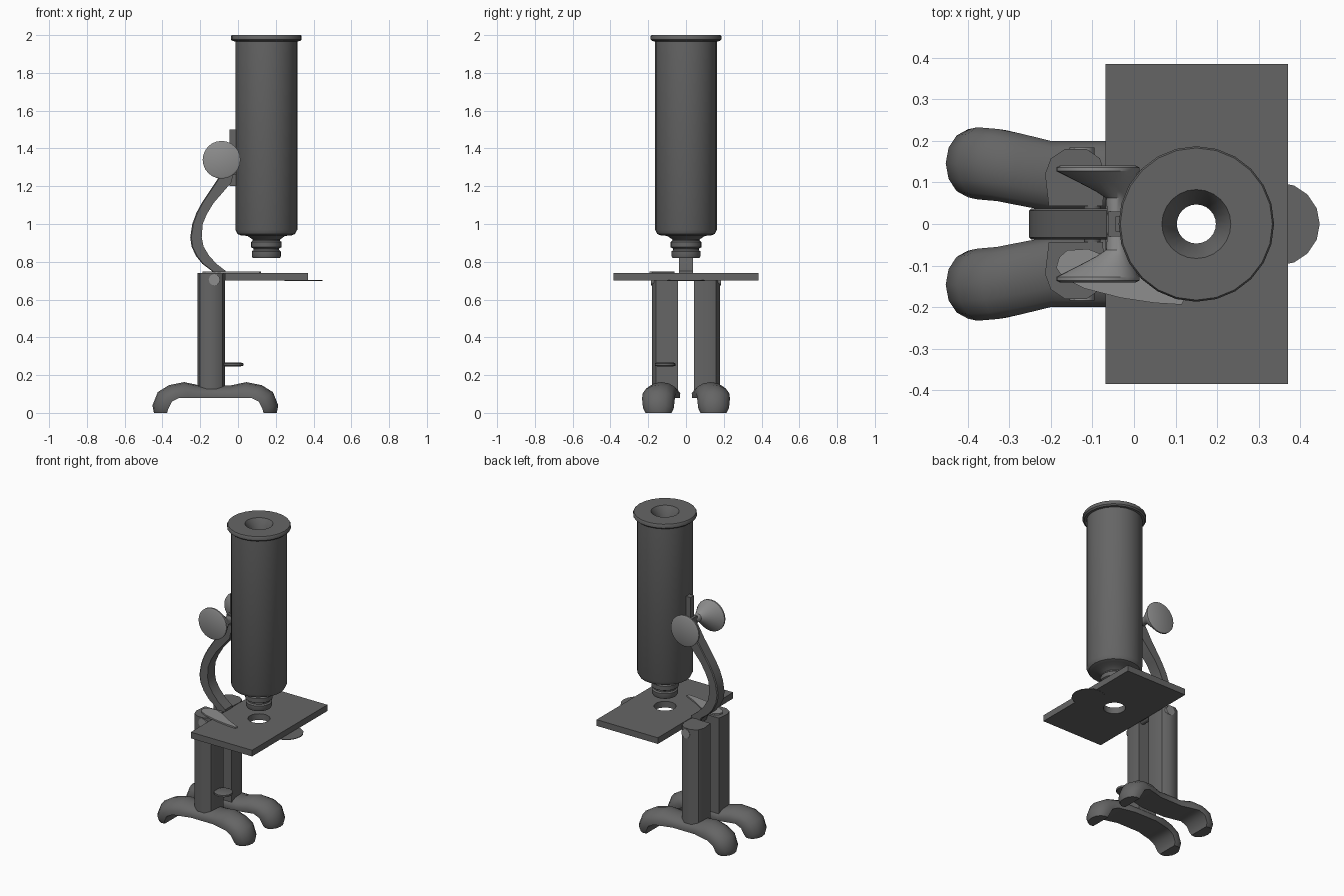
import bpy, bmesh
from math import pi, sin, cos, radians
from mathutils import Matrix, Vector

if "Cube" in bpy.data.objects:
    bpy.data.objects.remove(bpy.data.objects["Cube"])


def material(name, v):
    m = bpy.data.materials.new(name)
    m.diffuse_color = (v, v, v, 1)
    m.use_nodes = True
    m.node_tree.nodes["Principled BSDF"].inputs["Base Color"].default_value = m.diffuse_color
    return m


DARK = material('dark_enamel', 0.13)
METAL = material('bare_metal', 0.27)


def finish(name, bm, angle=None, mat=None):
    bmesh.ops.recalc_face_normals(bm, faces=bm.faces)
    me = bpy.data.meshes.new(name)
    bm.to_mesh(me)
    bm.free()
    me.materials.append(mat or DARK)
    ob = bpy.data.objects.new(name, me)
    bpy.context.collection.objects.link(ob)
    if angle:
        bpy.ops.object.select_all(action='DESELECT')
        ob.select_set(True)
        bpy.context.view_layer.objects.active = ob
        bpy.ops.object.shade_smooth_by_angle(angle=radians(angle))
    return ob


def loft(name, rings, caps=True, closed=False, angle=None, mat=None):
    """Skin a list of equal-length point rings."""
    bm = bmesh.new()
    vs = [[bm.verts.new(p) for p in r] for r in rings]
    n = len(vs[0])
    pairs = list(zip(vs, vs[1:])) + ([(vs[-1], vs[0])] if closed else [])
    for a, b in pairs:
        for i in range(n):
            j = (i + 1) % n
            bm.faces.new((a[i], a[j], b[j], b[i]))
    if caps:
        bm.faces.new(vs[0])
        bm.faces.new(vs[-1])
    return finish(name, bm, angle, mat)


def lathe(name, profile, centre, axis='Z', sides=24, closed=False, angle=35, mat=None):
    """Revolve (radius, height[, x shift]) entries around an axis through centre."""
    rot = Matrix.Rotation(-pi / 2, 3, 'X') if axis == 'Y' else Matrix.Identity(3)
    rings = []
    for r, h, *dx in profile:
        c = Vector(centre) + Vector((dx[0] if dx else 0, 0, 0))
        rings.append([c + rot @ Vector((r * cos(2 * pi * i / sides), r * sin(2 * pi * i / sides), h))
                      for i in range(sides)])
    return loft(name, rings, not closed, closed, angle, mat)


def prism_z(name, outline, z0, z1, angle=None, mat=None):
    return loft(name, [[(x, y, z) for x, y in outline] for z in (z0, z1)], angle=angle, mat=mat)


def box(name, x0, x1, y0, y1, z0, z1):
    return prism_z(name, [(x0, y0), (x1, y0), (x1, y1), (x0, y1)], z0, z1)


# Body tube with eyepiece flange, objective nose and a bore right through
lathe('body_tube', [
    (0.047, 0.82), (0.072, 0.82), (0.077, 0.83), (0.077, 0.855), (0.068, 0.862), (0.068, 0.87),
    (0.081, 0.877), (0.081, 0.905), (0.072, 0.912), (0.072, 0.918), (0.1, 0.937), (0.135, 0.94),
    (0.152, 0.947), (0.164, 0.97), (0.164, 1.967), (0.178, 1.968), (0.187, 1.976),
    (0.187, 1.994), (0.183, 2.0), (0.083, 2.0), (0.047, 1.94)], (0.15, 0, 0), closed=True)

# Stage plate with light hole
stage = box('stage', -0.068, 0.37, -0.385, 0.385, 0.70, 0.74)
cutter = lathe('stage_hole_cutter', [(0.065, 0.6), (0.065, 0.8)], (0.15, 0, 0))
cutter.hide_render = True
mod = stage.modifiers.new('hole', 'BOOLEAN')
mod.operation = 'DIFFERENCE'
mod.object = cutter
bpy.context.view_layer.objects.active = stage
bpy.ops.object.modifier_apply(modifier=mod.name)
bpy.data.objects.remove(cutter)

# Thin diaphragm disc under the stage
lathe('diaphragm_disc', [(0.1, 0.699), (0.1, 0.703)], (0.347, 0, 0), sides=16)

# Specimen clip lying on the stage
prism_z('stage_clip', [
    (-0.187, -0.105), (-0.18, -0.08), (-0.16, -0.063), (-0.11, -0.06), (-0.05, -0.085), (0.03, -0.135),
    (0.122, -0.18), (0.115, -0.194), (0.05, -0.19), (-0.03, -0.178), (-0.12, -0.155), (-0.17, -0.13)],
    0.738, 0.749, mat=METAL)

# Curved arm, as (outer x, inner x, z outer, z inner), chamfered on the back
arm = [(-0.115, -0.06, 0.71, 0.71), (-0.14, -0.066, 0.752, 0.752), (-0.19, -0.115, 0.79, 0.79),
       (-0.222, -0.155, 0.83, 0.835), (-0.246, -0.182, 0.88, 0.88), (-0.253, -0.192, 0.93, 0.93),
       (-0.242, -0.187, 1.0, 1.0), (-0.22, -0.166, 1.06, 1.05), (-0.19, -0.13, 1.115, 1.11),
       (-0.11, -0.035, 1.235, 1.22), (-0.066, -0.015, 1.31, 1.31)]
loft('arm', [[(xi, -0.037, zi), (xi, 0.037, zi), (xo + 0.006, 0.037, zo), (xo, 0.032, zo),
              (xo, -0.032, zo), (xo + 0.006, -0.037, zo)] for xo, xi, zo, zi in arm], angle=30)

# Focus carrier and rack against the tube
box('focus_carrier', -0.062, 0.0, -0.03, 0.03, 1.26, 1.37)
box('focus_rack', -0.045, 0.0, -0.018, 0.018, 1.2, 1.5)

# Trumpet-shaped focus knobs, their necks leaning in towards the tube
for s, side in ((1, 'back'), (-1, 'front')):
    lathe('focus_knob_' + side, [(r, s * h, dx) for r, h, dx in (
        (0.022, 0.02, 0.045), (0.025, 0.062, 0.045), (0.04, 0.078, 0.036), (0.066, 0.1, 0.02),
        (0.1, 0.127, 0.0), (0.1, 0.136, 0.0), (0.09, 0.141, 0.0))], (-0.087, 0, 1.34), 'Y', mat=METAL)

# Twin pillars and arched feet, mirrored front to back
pillar = [(-0.205, 0.043), (-0.075, 0.043), (-0.07, 0.12), (-0.082, 0.158), (-0.115, 0.181),
          (-0.165, 0.181), (-0.2, 0.158), (-0.214, 0.12)]
# foot stations: bottom x, bottom z, top x, top z, y centre, half width
half = [(-0.375, 0.0, -0.445, 0.0, 0.145, 0.07), (-0.37, 0.02, -0.453, 0.04, 0.146, 0.083),
        (-0.35, 0.06, -0.425, 0.11, 0.146, 0.088), (-0.31, 0.08, -0.365, 0.147, 0.142, 0.088),
        (-0.26, 0.08, -0.285, 0.163, 0.13, 0.088), (-0.2, 0.08, -0.2, 0.145, 0.115, 0.086)]
foot = half + [(-0.24 - a, b, -0.24 - c, d, y, w) for a, b, c, d, y, w in reversed(half)]
for s, side in ((1, 'back'), (-1, 'front')):
    prism_z('pillar_' + side, [(x, s * y) for x, y in pillar], 0.1, 0.74, angle=35)
    rings = []
    for bx, bz, tx, tz, yc, w in foot:
        ring = []
        for i in range(9):
            t = -0.3 + (pi + 0.6) * i / 8
            v = (sin(t) + 0.2955) / 1.2955
            ring.append((bx + (tx - bx) * v, s * (yc + w * cos(t)), bz + (tz - bz) * v))
        rings.append(ring)
    loft('foot_' + side, rings, angle=55)
    # Pivot screw head in the outer pillar wall
    lathe('pivot_screw_' + side, [(0.03, s * 0.1), (0.03, s * 0.184)], (-0.125, 0, 0.705), 'Y', 12, mat=METAL)

# Inclination axle between the pillars
lathe('pivot_axle', [(0.02, -0.06), (0.02, 0.06)], (-0.1, 0, 0.72), 'Y', 12)

# Small mirror holder disc on the front pillar
lathe('mirror_holder', [(0.04, 0.246), (0.055, 0.25), (0.055, 0.262), (0.045, 0.266)], (-0.027, -0.11, 0), sides=16)
